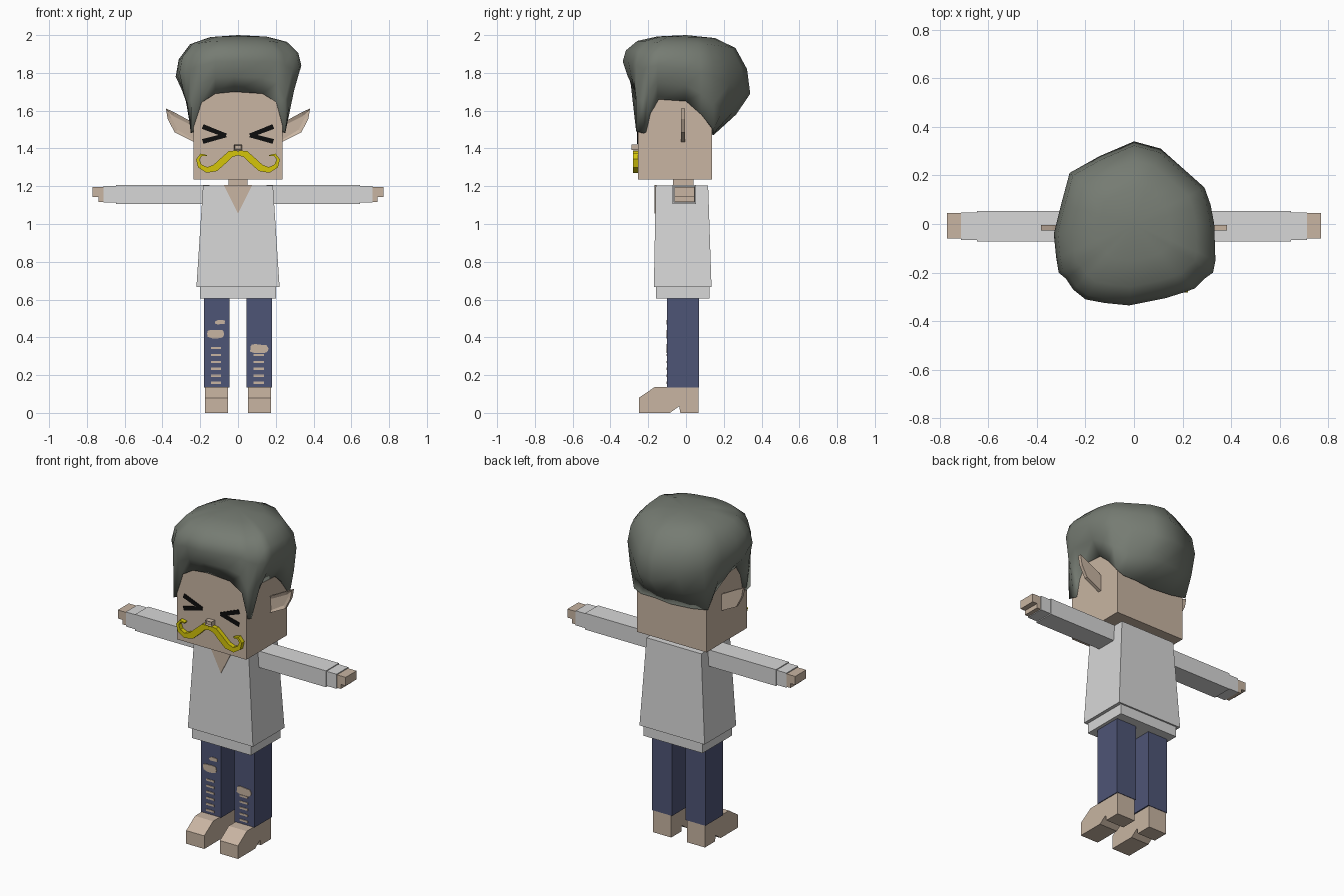
import bpy
import bmesh
import math
import random
from mathutils import Vector

random.seed(4)
cube = bpy.data.objects.get("Cube")
if cube:
    bpy.data.objects.remove(cube, do_unlink=True)


def material(name, r, g, b):
    mat = bpy.data.materials.new(name)
    mat.use_nodes = True
    mat.diffuse_color = (r, g, b, 1)
    shader = next(n for n in mat.node_tree.nodes if n.type == 'BSDF_PRINCIPLED')
    shader.inputs["Base Color"].default_value = (r, g, b, 1)
    shader.inputs["Roughness"].default_value = 0.8
    return mat


SKIN = material("skin tan", .58, .46, .36)
SHIRT = material("shirt grey", .68, .68, .68)
DENIM = material("denim blue", .076, .09, .18)
HAIR = material("hair grey green", .18, .2, .17)
YELLOW = material("moustache yellow", .66, .56, .003)
BLACK = material("eye black", .004, .004, .004)


def finish(name, bm, mat, smooth=False):
    bmesh.ops.recalc_face_normals(bm, faces=bm.faces)
    mesh = bpy.data.meshes.new(name)
    bm.to_mesh(mesh)
    bm.free()
    mesh.materials.append(mat)
    for poly in mesh.polygons:
        poly.use_smooth = smooth
    obj = bpy.data.objects.new(name, mesh)
    bpy.context.collection.objects.link(obj)
    return obj


def frustum(name, mat, low, high, z0, z1):
    """Tapered box; low and high are (x0, x1, y0, y1)."""
    bm = bmesh.new()
    rings = []
    for (x0, x1, y0, y1), z in ((low, z0), (high, z1)):
        corners = ((x0, y0), (x1, y0), (x1, y1), (x0, y1))
        rings.append([bm.verts.new((x, y, z)) for x, y in corners])
    a, b = rings
    bm.faces.new(a)
    bm.faces.new(b)
    for i in range(4):
        j = (i + 1) % 4
        bm.faces.new((a[i], a[j], b[j], b[i]))
    return finish(name, bm, mat)


def box(name, mat, xs, ys, zs):
    rect = (min(xs), max(xs), *ys)
    return frustum(name, mat, rect, rect, *zs)


def slab(name, mat, outlines, y0, y1, inset=0):
    """Flat x-z outlines extruded from y0 to y1, with an optional front recess."""
    bm = bmesh.new()
    for pts in outlines:
        bm.faces.new([bm.verts.new((x, y0, z)) for x, z in pts])
    bmesh.ops.remove_doubles(bm, verts=bm.verts, dist=.0001)
    ext = bmesh.ops.extrude_face_region(bm, geom=bm.faces[:], use_keep_orig=True)
    moved = [g for g in ext["geom"] if isinstance(g, bmesh.types.BMVert)]
    bmesh.ops.translate(bm, verts=moved, vec=(0, y1 - y0, 0))
    if inset:
        bmesh.ops.recalc_face_normals(bm, faces=bm.faces)
        front = min(bm.faces, key=lambda f: f.normal.y)
        bmesh.ops.inset_region(bm, faces=[front], thickness=inset, depth=-.008)
    return finish(name, bm, mat)


def ribbon(path):
    """Quads along a path of (x, z, half width)."""
    sides = []
    for i, (x, z, w) in enumerate(path):
        p, q = path[max(i - 1, 0)], path[min(i + 1, len(path) - 1)]
        d = Vector((q[0] - p[0], q[1] - p[1])).normalized() * w
        sides.append(((x - d.y, z + d.x), (x + d.y, z - d.x)))
    return [(a[0], a[1], b[1], b[0]) for a, b in zip(sides, sides[1:])]


def flip(outlines, s):
    return [[(s * x, z) for x, z in pts] for pts in outlines]


# Head, neck and nose
box("head", SKIN, (-.235, .235), (-.255, .137), (1.235, 1.75))
box("neck", SKIN, (-.05, .05), (-.07, .04), (1.19, 1.24))
slab("nose", SKIN, [[(-.022, 1.392), (.022, 1.392), (.022, 1.42), (-.022, 1.42)]],
     -.288, -.25, .007)

# Shirt with hem and open collar
frustum("shirt", SHIRT, (-.22, .22, -.17, .135), (-.185, .185, -.16, .117), .667, 1.205)
box("shirt_hem", SHIRT, (-.2, .2), (-.16, .125), (.605, .67))
slab("collar_opening", SKIN, [[(-.075, 1.206), (0, 1.055), (.075, 1.206)]], -.166, -.157)

# Moustache half, curling up at the tip
CURL = [(0, 1.377, .013), (.04, 1.37, .018), (.08, 1.333, .019), (.12, 1.297, .019),
        (.165, 1.286, .015), (.202, 1.307, .012), (.213, 1.342, .009),
        (.195, 1.366, .007), (.165, 1.362, .003)]
EAR = [(.225, 1.43), (.335, 1.485), (.372, 1.555), (.382, 1.612), (.335, 1.59), (.225, 1.53)]
EYE = [ribbon([(.187, 1.516, .013), (.063, 1.468, .011)]),
       ribbon([(.187, 1.437, .013), (.063, 1.47, .011)])]
SHOE = [(-.25, 0), (-.25, .08), (-.165, .137), (.067, .137), (.067, 0),
        (-.03, 0), (-.036, .035), (-.085, 0)]


def shoe(name, s):
    bm = bmesh.new()
    rows = [[bm.verts.new((s * x, y, z)) for y, z in SHOE] for x in (.053, .175)]
    for row in rows:
        bm.faces.new(row)
    for i in range(len(SHOE)):
        j = (i + 1) % len(SHOE)
        bm.faces.new((rows[0][i], rows[0][j], rows[1][j], rows[1][i]))
    return finish(name, bm, SKIN)


for side, s in (("left", 1), ("right", -1)):
    slab(side + "_moustache", YELLOW, flip(ribbon(CURL), s), -.281, -.25)
    slab(side + "_ear", SKIN, flip([EAR], s), -.026, -.005, .02)
    for part, stroke in zip(("upper", "lower"), EYE):
        slab(f"{side}_eye_{part}", BLACK, flip(stroke, s), -.26, -.252)
    # Arm
    box(side + "_sleeve", SHIRT, (s * .15, s * .645), (-.072, .053), (1.107, 1.207))
    box(side + "_cuff", SHIRT, (s * .64, s * .712), (-.066, .048), (1.113, 1.202))
    box(side + "_hand", SKIN, (s * .7, s * .77), (-.06, .045), (1.144, 1.196))
    box(side + "_thumb", SKIN, (s * .7, s * .738), (-.06, .045), (1.117, 1.15))
    # Leg
    box(side + "_leg", DENIM, (s * .045, s * .18), (-.1, .07), (.135, .62))
    shoe(side + "_shoe", s)


# Ripped denim: ragged holes and rows of slits
def hole(name, cx, cz, rx, rz):
    pts = []
    for i in range(14):
        a = math.tau * i / 14
        r = random.uniform(.85, 1.1)
        c, d = math.cos(a), math.sin(a)
        pts.append((cx + rx * r * math.copysign(abs(c) ** .6, c),
                    cz + rz * r * math.copysign(abs(d) ** .6, d)))
    slab(name, SKIN, [pts], -.104, -.098)


hole("right_knee_hole", -.115, .418, .046, .025)
hole("right_thigh_hole", -.095, .48, .027, .011)
hole("left_knee_hole", .113, .34, .05, .023)
for side, x, count in (("right", -.117, 6), ("left", .11, 5)):
    for i in range(count):
        z = .159 + .037 * i
        box(f"{side}_slit_{i}", SKIN, (x - .027, x + .027), (-.103, -.098), (z - .006, z + .006))

# Hair: columns around the head as x, y, height of widest point, height of lower edge
COLUMNS = [
    (-.02, -.335, 1.86, 1.7), (.13, -.305, 1.86, 1.69), (.21, -.28, 1.86, 1.64),
    (.25, -.265, 1.84, 1.49), (.29, -.225, 1.82, 1.48), (.325, -.2, 1.83, 1.58),
    (.335, -.15, 1.84, 1.66), (.33, 0, 1.82, 1.65), (.315, .08, 1.8, 1.58),
    (.29, .15, 1.78, 1.5), (.2, .23, 1.74, 1.48), (.11, .31, 1.7, 1.48),
    (0, .34, 1.69, 1.47), (-.14, .28, 1.72, 1.48), (-.265, .21, 1.76, 1.5),
    (-.3, .08, 1.78, 1.58), (-.33, -.04, 1.78, 1.65), (-.32, -.14, 1.78, 1.66),
    (-.31, -.2, 1.8, 1.58), (-.28, -.225, 1.8, 1.48), (-.25, -.27, 1.82, 1.49),
    (-.2, -.31, 1.84, 1.64), (-.12, -.325, 1.86, 1.69)]
bm = bmesh.new()
strips = []
for x, y, wide, low in COLUMNS:
    root = Vector((max(-.25, min(.25, x)), max(-.264, min(.145, y)), low))
    rim = Vector((x, y, wide))
    mid = root.lerp(rim, .5)
    mid.x, mid.y = root.lerp(rim, .62).xy
    points = [Vector((root.x * .9, root.y * .9, low + .01)), root, mid, rim]
    for scale, rise in ((.95, .42), (.77, .78), (.45, .95)):
        points.append(Vector((x * scale, y * scale, wide + (2 - wide) * rise)))
    strips.append([bm.verts.new(p) for p in points])
crown = bm.verts.new((0, 0, 2))
for a, b in zip(strips, strips[1:] + strips[:1]):
    for k in range(len(a) - 1):
        bm.faces.new((a[k], b[k], b[k + 1], a[k + 1]))
    bm.faces.new((a[-1], b[-1], crown))
finish("hair", bm, HAIR, smooth=True)
